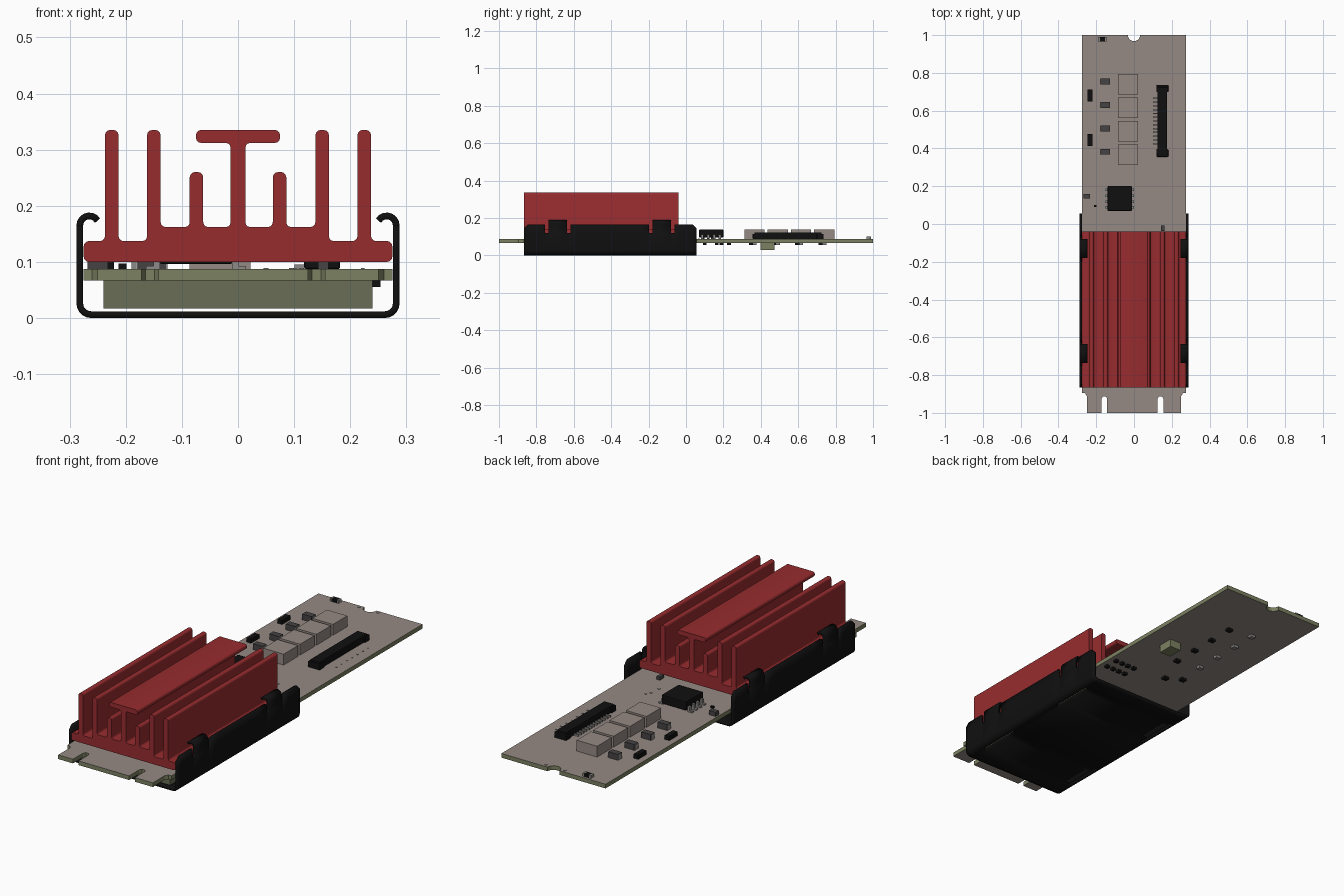
import bpy, bmesh, math
from mathutils import Matrix

cube = bpy.data.objects.get("Cube")
if cube:
    bpy.data.objects.remove(cube, do_unlink=True)


def material(name, red, green, blue):
    mat = bpy.data.materials.new(name)
    mat.use_nodes = True
    mat.diffuse_color = (red, green, blue, 1)
    mat.node_tree.nodes["Principled BSDF"].inputs["Base Color"].default_value = (red, green, blue, 1)
    return mat


RED = material("anodised red", 0.31, 0.025, 0.028)
BLACK = material("matte black", 0.005, 0.005, 0.005)
TAUPE = material("board taupe", 0.30, 0.255, 0.23)
OLIVE = material("board edge olive", 0.20, 0.22, 0.12)
PAD = material("pad olive", 0.14, 0.155, 0.09)
GREY = material("pin grey", 0.27, 0.26, 0.25)
DARK = material("dark grey", 0.06, 0.055, 0.055)

BOARD_LOW, BOARD_TOP = 0.067, 0.087


def finish(name, bm, *mats):
    mesh = bpy.data.meshes.new(name)
    bmesh.ops.recalc_face_normals(bm, faces=bm.faces)
    bm.to_mesh(mesh)
    bm.free()
    obj = bpy.data.objects.new(name, mesh)
    bpy.context.collection.objects.link(obj)
    for mat in mats:
        mesh.materials.append(mat)
    return obj


def smooth(obj):
    bpy.ops.object.select_all(action="DESELECT")
    obj.select_set(True)
    bpy.context.view_layer.objects.active = obj
    bpy.ops.object.shade_smooth_by_angle(angle=math.radians(35))


def prism(points, direction):
    """Extrude a closed outline along a direction."""
    bm = bmesh.new()
    face = bm.faces.new([bm.verts.new(p) for p in points])
    out = bmesh.ops.extrude_face_region(bm, geom=[face])
    bmesh.ops.translate(bm, vec=direction,
                        verts=[v for v in out["geom"] if isinstance(v, bmesh.types.BMVert)])
    return bm


def boxes(name, mat, spots, size, low=BOARD_TOP, bevel=0):
    """One object holding equal boxes centred on each (x, y) spot, based at low."""
    bm = bmesh.new()
    for x, y in spots:
        place = Matrix.Translation((x, y, low + size[2] / 2)) @ Matrix.Diagonal((*size, 1))
        bmesh.ops.create_cube(bm, size=1, matrix=place)
    if bevel:
        bmesh.ops.bevel(bm, geom=bm.edges[:], offset=bevel, segments=2, affect="EDGES", profile=0.5)
    return finish(name, bm, mat)


# Circuit board with edge-connector slots and a round mounting notch
def slot(x):
    return [(x - 0.015, -1), (x - 0.015, -0.925), (x - 0.008, -0.912),
            (x + 0.008, -0.912), (x + 0.015, -0.925), (x + 0.015, -1)]


outline = [(-0.25, -1)] + slot(-0.157) + slot(0.14)
outline += [(0.25, -1), (0.25, -0.91), (0.26, -0.895), (0.275, -0.895), (0.275, 1)]
outline += [(0.032 * math.cos(a), 1 - 0.032 * math.sin(a))
            for a in [math.pi * i / 12 for i in range(13)]]
outline += [(-0.275, 1), (-0.275, -0.895), (-0.26, -0.895), (-0.25, -0.91)]
bm = prism([(x, y, BOARD_LOW) for x, y in outline], (0, 0, BOARD_TOP - BOARD_LOW))
bm.normal_update()
for f in bm.faces:
    f.material_index = 0 if abs(f.normal.z) > 0.5 else 1
finish("circuit_board", bm, TAUPE, OLIVE)

# Finned heat sink: half section mirrored, lengthwise corners rounded
half = [(0.275, 0.1), (0.275, 0.137)]
for x, top, right_floor, left_floor in [(0.225, 0.335, 0.137, 0.137),
                                        (0.15, 0.335, 0.137, 0.162),
                                        (0.074, 0.26, 0.162, 0.162)]:
    half += [(x + 0.012, right_floor), (x + 0.012, top), (x - 0.012, top), (x - 0.012, left_floor)]
half += [(0.013, 0.162), (0.013, 0.312), (0.075, 0.312), (0.075, 0.335)]
section = half + [(-x, z) for x, z in reversed(half)]
bm = prism([(x, -0.865, z) for x, z in section], (0, 0.825, 0))
long_edges = [e for e in bm.edges if abs(e.verts[0].co.y - e.verts[1].co.y) > 0.5]
bmesh.ops.bevel(bm, geom=long_edges, offset=0.009, segments=3, affect="EDGES", profile=0.5)
smooth(finish("heat_sink", bm, RED))


# Spring clip: bent sheet with slots along the floor and four hooked tabs
def arc(cx, cz, r, start, end, steps):
    return [(cx + r * math.cos(a), cz + r * math.sin(a))
            for a in [math.radians(start + (end - start) * i / steps) for i in range(steps + 1)]]


WALL = 0.165
side = [(0.246, 0.006)] + arc(0.262, 0.026, 0.02, -90, 0, 5)
side += [(0.282, 0.12), (0.282, WALL)] + arc(0.265, WALL, 0.017, 20, 150, 6)
path = [(-x, z) for x, z in reversed(side)] + side
tabs = [(-0.735, -0.635), (-0.18, -0.08)]
GAP = 0.018
floor_slots = [(-0.77, -0.56), (-0.25, -0.03)]
FRONT, BACK, ROUND = -0.865, 0.055, 0.02
breaks = {FRONT, FRONT + ROUND, BACK - ROUND, BACK}
for a, b in tabs:
    breaks |= {a - GAP, a, b, b + GAP}
for pair in floor_slots:
    breaks |= set(pair)
breaks = sorted(breaks)


def within(y, spans, margin=0):
    return any(a - margin < y < b + margin for a, b in spans)


bm = bmesh.new()
rows = []
for y in breaks:
    row = []
    for x, z in path:
        if y in (FRONT, BACK) and abs(z - WALL) < 1e-5 and abs(x) > 0.28:
            z -= ROUND
        row.append(bm.verts.new((x, y, z)))
    rows.append(row)
for j in range(len(breaks) - 1):
    mid = (breaks[j] + breaks[j + 1]) / 2
    for i in range(len(path) - 1):
        x = abs(path[i][0] + path[i + 1][0]) / 2
        z = (path[i][1] + path[i + 1][1]) / 2
        in_tab = within(mid, tabs)
        hook = z > WALL
        notch = z > 0.12 and within(mid, tabs, GAP) and not in_tab
        opening = z < 0.007 and 0.246 < x < 0.262 and within(mid, floor_slots)
        if (hook and not in_tab) or notch or opening:
            continue
        bm.faces.new((rows[j][i], rows[j][i + 1], rows[j + 1][i + 1], rows[j + 1][i]))
bmesh.ops.delete(bm, geom=[v for v in bm.verts if not v.link_faces], context="VERTS")
clip = finish("spring_clip", bm, BLACK)
sheet = clip.modifiers.new("sheet thickness", "SOLIDIFY")
sheet.thickness = 0.012
sheet.offset = 0
smooth(clip)

# Pad between the board and the clip floor
boxes("thermal_pad", PAD, [(0, -0.45)], (0.48, 0.81, 0.05), low=0.017)

# Power stage: square coils with a small part beside each
coil_rows = [0.367 + 0.124 * i for i in range(4)]
boxes("coils", TAUPE, [(-0.032, y) for y in coil_rows], (0.108, 0.108, 0.052))
boxes("capacitors", DARK, [(-0.153, y + 0.015) for y in coil_rows], (0.05, 0.03, 0.028))
boxes("capacitor_ends", GREY, [(-0.153 + s * 0.024, y + 0.015) for y in coil_rows for s in (-1, 1)],
      (0.006, 0.026, 0.026))
boxes("side_resistors", BLACK, [(-0.233, 0.445), (-0.233, 0.68)], (0.024, 0.062, 0.02))

# Long connector with a row of pins
boxes("connector_body", BLACK, [(0.15, 0.545)], (0.052, 0.36, 0.035), bevel=0.004)
boxes("connector_ends", BLACK, [(0.15, 0.375), (0.15, 0.717)], (0.064, 0.038, 0.028), bevel=0.004)
pin_rows = [0.425 + 0.02 * i for i in range(13)]
boxes("connector_pins", GREY, [(0.113, y) for y in pin_rows], (0.024, 0.007, 0.008))
boxes("connector_pads", GREY, [(0.222, y) for y in pin_rows[::2]], (0.006, 0.006, 0.002))
boxes("connector_post", OLIVE, [(0.148, 0.437)], (0.06, 0.075, 0.038), low=BOARD_LOW - 0.038)

# Eight-legged chip
chip_rows = [0.088 + 0.031 * i for i in range(4)]
legs = [(s, y) for s in (-1, 1) for y in chip_rows]
boxes("chip_body", BLACK, [(-0.075, 0.135)], (0.13, 0.13, 0.042), low=0.096, bevel=0.004)
boxes("chip_legs", GREY, [(-0.075 + s * 0.07, y) for s, y in legs], (0.012, 0.013, 0.025))
boxes("chip_feet", GREY, [(-0.075 + s * 0.081, y) for s, y in legs], (0.016, 0.013, 0.006))

# Loose small parts on top
boxes("end_resistor", BLACK, [(-0.167, 0.977)], (0.026, 0.024, 0.014))
boxes("end_resistor_tips", GREY, [(-0.185, 0.977), (-0.149, 0.977)], (0.009, 0.024, 0.014))
boxes("edge_part", DARK, [(-0.25, 0.147)], (0.036, 0.024, 0.02))
boxes("small_diode", BLACK, [(-0.206, 0.095)], (0.014, 0.01, 0.01))
boxes("sink_side_part", DARK, [(0.152, -0.022)], (0.018, 0.03, 0.015))
boxes("test_points", GREY, [(0.1, 0.12), (0.113, 0.142), (0.095, 0.068), (-0.05, 0.985), (0.05, 0.985)],
      (0.009, 0.009, 0.002))

# Small parts below the board
boxes("lower_black_parts", BLACK, [(0.03, y - 0.02) for y in coil_rows] + [(-0.03, 0.19), (-0.1, 0.23)],
      (0.026, 0.022, 0.012), low=BOARD_LOW - 0.012)
boxes("lower_grey_parts", GREY, [(-0.09, y) for y in coil_rows], (0.026, 0.022, 0.012),
      low=BOARD_LOW - 0.012)
boxes("lower_pins", BLACK, [(0.14 + 0.035 * i, y) for i in range(4) for y in (0.1, 0.165)],
      (0.018, 0.018, 0.012), low=BOARD_LOW - 0.012)
